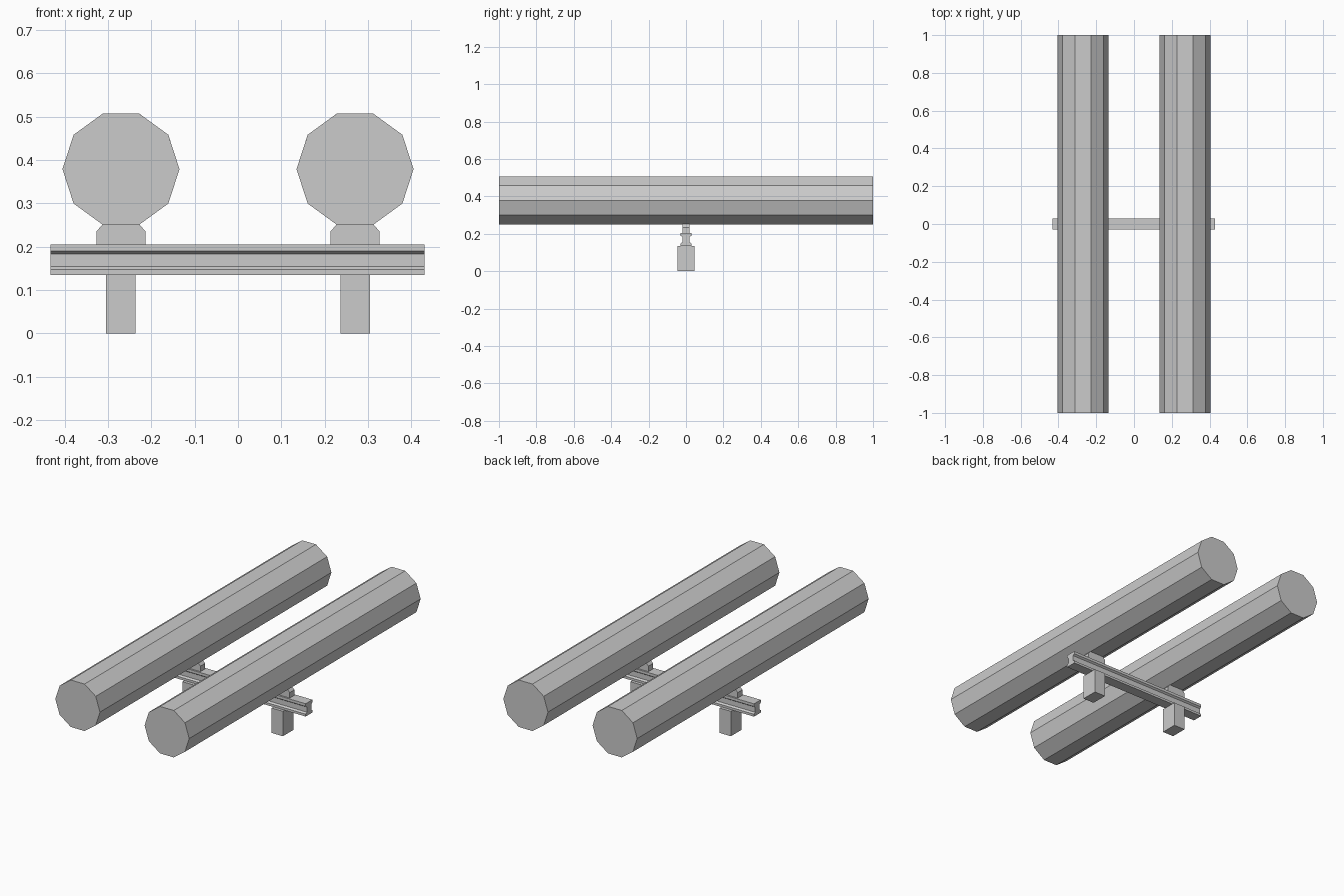
import bpy
import bmesh
from mathutils import Vector

cube = bpy.data.objects.get("Cube")
if cube:
    bpy.data.objects.remove(cube, do_unlink=True)

grey = bpy.data.materials.new("light_grey")
grey.use_nodes = True
grey.diffuse_color = (0.6, 0.6, 0.6, 1)
grey.node_tree.nodes["Principled BSDF"].inputs["Base Color"].default_value = (0.6, 0.6, 0.6, 1)


def extrude(name, points, start, end):
    """Extrude a closed outline of 3D points from start to end offset."""
    bm = bmesh.new()
    face = bm.faces.new([bm.verts.new(Vector(p) + Vector(start)) for p in points])
    out = bmesh.ops.extrude_face_region(bm, geom=[face], use_keep_orig=True)
    moved = [g for g in out["geom"] if isinstance(g, bmesh.types.BMVert)]
    bmesh.ops.translate(bm, verts=moved, vec=Vector(end) - Vector(start))
    bmesh.ops.recalc_face_normals(bm, faces=bm.faces)
    mesh = bpy.data.meshes.new(name)
    bm.to_mesh(mesh)
    bm.free()
    mesh.materials.append(grey)
    obj = bpy.data.objects.new(name, mesh)
    bpy.context.collection.objects.link(obj)
    return obj


# Ten-sided long tubes, one on each side
for side, sign in (("left", 1), ("right", -1)):
    x = 0.27 * sign
    bpy.ops.mesh.primitive_cylinder_add(
        vertices=10, radius=0.135, depth=2, location=(x, 0, 0.379),
        rotation=(1.5708, 0, 0))
    tube = bpy.context.object
    tube.name = side + "_tube"
    # Turn the ring so that flat sides lie on top and below
    for v in tube.data.vertices:
        v.co.x, v.co.y = v.co.y, -v.co.x
    tube.data.materials.append(grey)

    # Chamfered saddle under the tube
    half = [(0.057, 0.203), (0.057, 0.235), (0.042, 0.252)]
    outline = half + [(-a, z) for a, z in reversed(half)]
    extrude(side + "_saddle", [(x + a, 0, z) for a, z in outline],
            (0, -0.02, 0), (0, 0.02, 0))

    # Square-cut post below the beam
    post = [(x + a, b, 0) for a, b in
            ((-0.034, -0.046), (0.034, -0.046), (0.034, 0.046), (-0.034, 0.046))]
    extrude(side + "_post", post, (0, 0, 0), (0, 0, 0.136))

# Cross beam with waisted profile
half = [(0.029, 0.135), (0.029, 0.148), (0.019, 0.155),
        (0.019, 0.183), (0.029, 0.190), (0.029, 0.205)]
outline = half + [(-y, z) for y, z in reversed(half)]
extrude("cross_beam", [(0, y, z) for y, z in outline], (-0.432, 0, 0), (0.43, 0, 0))
